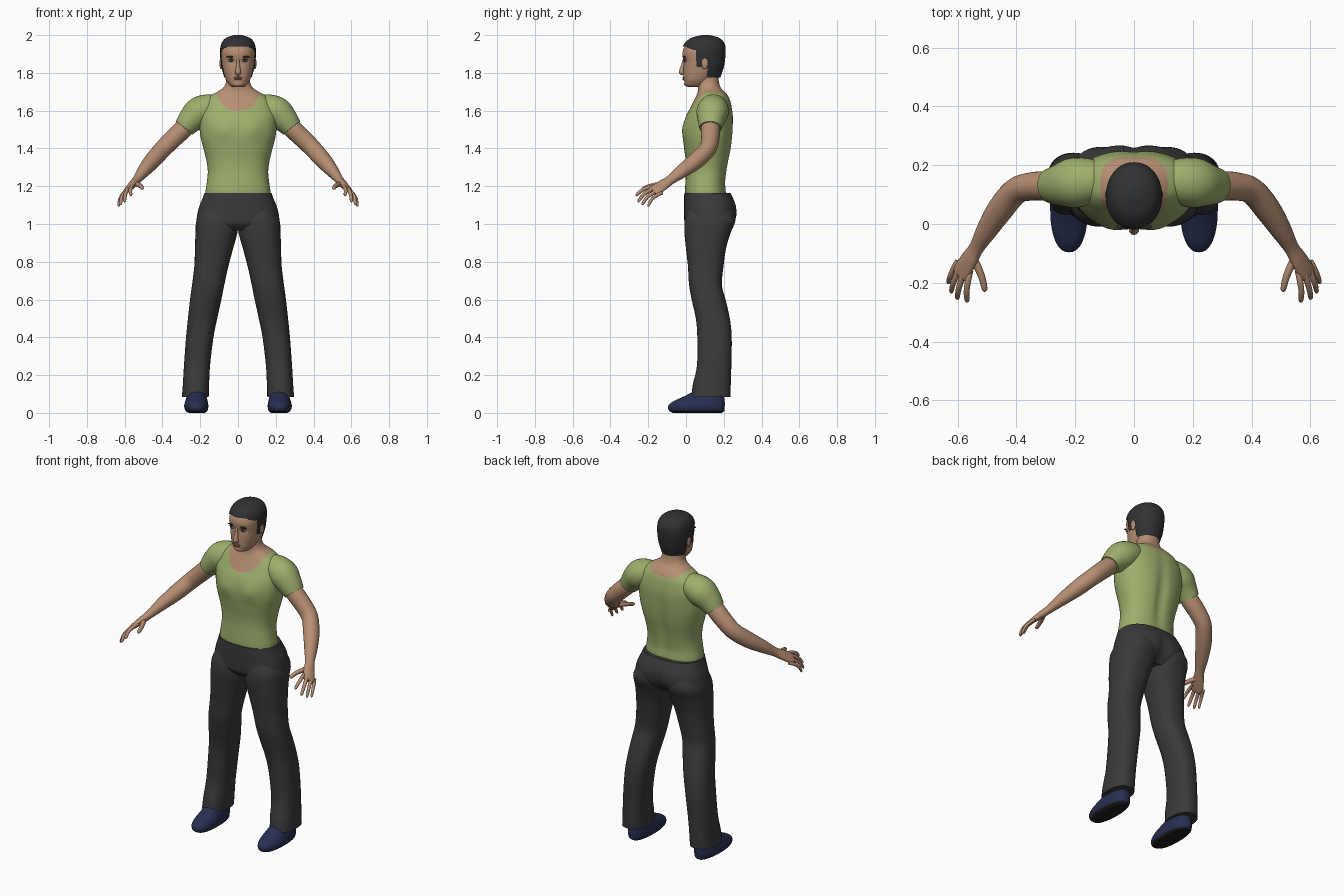
import bpy, bmesh, math
from mathutils import Vector, Matrix

cube = bpy.data.objects.get("Cube")
if cube:
    bpy.data.objects.remove(cube, do_unlink=True)


def material(name, r, g, b):
    m = bpy.data.materials.new(name)
    m.use_nodes = True
    m.diffuse_color = (r, g, b, 1)
    bsdf = next(n for n in m.node_tree.nodes if n.type == 'BSDF_PRINCIPLED')
    bsdf.inputs["Base Color"].default_value = (r, g, b, 1)
    bsdf.inputs["Roughness"].default_value = 0.8
    return m


skin = material("skin", .47, .27, .17)
shirt = material("green shirt", .34, .43, .15)
cloth = material("charcoal trousers", .042, .042, .043)
hair_mat = material("dark hair", .03, .031, .034)
shoe_mat = material("navy shoe", .02, .028, .08)
sole_mat = material("black sole", .012, .012, .013)
eye_mat = material("eye white", .45, .4, .36)
lip_mat = material("lip", .33, .15, .11)


def finish(name, bm, mats, mirror=False, rule=None):
    """Turn a bmesh into a smooth object, coloured by a rule on face centres."""
    bmesh.ops.recalc_face_normals(bm, faces=bm.faces)
    for f in bm.faces:
        f.smooth = len(f.verts) < 5
        if rule:
            f.material_index = rule(f.calc_center_median())
    mesh = bpy.data.meshes.new(name)
    bm.to_mesh(mesh)
    bm.free()
    ob = bpy.data.objects.new(name, mesh)
    bpy.context.collection.objects.link(ob)
    for m in mats:
        mesh.materials.append(m)
    if mirror:
        mod = ob.modifiers.new("mirror", 'MIRROR')
        mod.use_mirror_merge = False
    return ob


def spline(rows, k):
    """Smoothly interpolate table rows, k steps between each pair."""
    out = []
    for i in range(len(rows) - 1):
        a, b, c, d = (rows[max(0, min(len(rows) - 1, i + j))] for j in (-1, 0, 1, 2))
        for s in range(k):
            t = s / k
            out.append([q + .5 * t * (r - p + t * (2 * p - 5 * q + 4 * r - u + t * (3 * (q - r) + u - p)))
                        for p, q, r, u in zip(a, b, c, d)])
    return out + [list(rows[-1])]


def loft(rings, caps=True):
    bm = bmesh.new()
    vs = [[bm.verts.new(p) for p in ring] for ring in rings]
    n = len(vs[0])
    for lo, hi in zip(vs, vs[1:]):
        for i in range(n):
            j = (i + 1) % n
            bm.faces.new((lo[i], lo[j], hi[j], hi[i]))
    if caps:
        bm.faces.new(vs[0])
        bm.faces.new(vs[-1])
    return bm


def stack(rows, n=48, k=4, power=2.3, shape=None, caps=True):
    """Level rings from rows of z, x0, x1, y0, y1."""
    def bow(v):
        return math.copysign(abs(v) ** (2 / power), v)
    rings = []
    for z, x0, x1, y0, y1 in spline(rows, k):
        ring = []
        for i in range(n):
            a = math.tau * i / n
            x = (x0 + x1) / 2 + (x1 - x0) / 2 * bow(math.cos(a))
            y = (y0 + y1) / 2 + (y1 - y0) / 2 * bow(math.sin(a))
            ring.append(shape(x, y, z) if shape else (x, y, z))
        rings.append(ring)
    return loft(rings, caps)


def centred(rows):
    return [(z, -w, w, y0, y1) for z, y0, y1, w in rows]


def tube(rows, n=20, k=4, wide=(0, 0, 1)):
    """Elliptical rings along a path from rows of x, y, z, wide radius, thin radius."""
    pts = spline(rows, k)
    rings = []
    for i, p in enumerate(pts):
        c = Vector(p[:3])
        t = (Vector(pts[min(i + 1, len(pts) - 1)][:3]) - Vector(pts[max(i - 1, 0)][:3])).normalized()
        u = Vector(wide)
        u = (u - t * u.dot(t)).normalized()
        v = t.cross(u)
        rings.append([c + u * p[3] * math.cos(a) + v * p[4] * math.sin(a)
                      for a in (math.tau * j / n for j in range(n))])
    return loft(rings)


def blob(name, loc, size, mat, tilt=0, mirror=True):
    bm = bmesh.new()
    m = Matrix.Translation(loc) @ Matrix.Rotation(tilt, 4, 'Y') @ Matrix.Diagonal((*size, 1))
    bmesh.ops.create_uvsphere(bm, u_segments=20, v_segments=12, radius=1, matrix=m)
    return finish(name, bm, [mat], mirror)


def bump(a, b, ra, rb):
    return math.exp(-(a / ra) ** 2 - (b / rb) ** 2)


# Torso: shirt with scooped neckline, running up into the neck
def torso_shape(x, y, z):
    if y > .13:
        y -= .014 * bump(x, z - 1.38, .03, .2)
    else:
        y -= .01 * bump(abs(x) - .08, z - 1.5, .05, .05)
    return x, y, z


def neckline(c):
    base = 1.6 if c.y < .11 else 1.665
    return int(c.z > 1.7 or c.z > base + (1.7 - base) * (abs(c.x) / .12) ** 3)


torso = centred([
    (1.12, 0, .21, .17), (1.17, -.005, .213, .172), (1.22, -.003, .21, .165),
    (1.28, 0, .217, .16), (1.34, -.002, .228, .168), (1.4, -.01, .24, .183),
    (1.46, -.016, .247, .198), (1.52, -.013, .25, .205), (1.57, 0, .25, .207),
    (1.61, .02, .245, .198), (1.65, .04, .236, .178), (1.68, .055, .222, .145),
    (1.7, .062, .205, .11), (1.72, .063, .186, .08), (1.75, .06, .175, .064),
    (1.8, .055, .17, .06)])
finish("torso", stack(torso, 80, 6, shape=torso_shape), [shirt, skin], rule=neckline)

# Sleeves
finish("sleeves", tube([
    (.1, .145, 1.62, .06, .06), (.15, .145, 1.613, .075, .078), (.205, .14, 1.59, .083, .085),
    (.25, .133, 1.55, .07, .072), (.285, .13, 1.508, .056, .059)], 32, 5), [shirt], True)

# Trousers: seat and legs
def seat_shape(x, y, z):
    if y > .1:
        y -= .022 * bump(x, z - 1.02, .025, .07)
    return x, y, z


finish("trouser_seat", stack(centred([
    (1.165, -.009, .235, .177), (1.13, -.01, .253, .19), (1.09, -.01, .267, .206),
    (1.04, -.01, .268, .217), (1, -.004, .248, .215), (.965, .03, .21, .15)]),
    64, 5, 2.4, seat_shape), [cloth])
finish("trouser_legs", stack([
    (1.08, .005, .19, .01, .25), (1.02, -.003, .22, -.007, .262), (.95, .004, .225, -.008, .235),
    (.87, .026, .228, 0, .212), (.78, .05, .231, .01, .199), (.68, .072, .243, .016, .19),
    (.6, .088, .254, .03, .209), (.5, .11, .265, .052, .232), (.4, .13, .275, .06, .242),
    (.25, .148, .286, .058, .24), (.15, .153, .292, .036, .237), (.085, .155, .297, .03, .235)],
    power=2.4), [cloth], True)

# Shoes with dark soles
finish("shoes", stack([
    (0, .175, .262, -.07, .19), (.012, .162, .278, -.09, .203), (.035, .157, .285, -.095, .205),
    (.06, .16, .28, -.07, .205), (.09, .168, .27, -.005, .2), (.12, .18, .26, .05, .19)]),
    [shoe_mat, sole_mat], True, lambda c: int(c.z < .012))

# Arms running into flattened palms
across = (.045, .04, -.04)
finish("arms", tube([
    (.2, .135, 1.6, .045, .045), (.285, .13, 1.508, .05, .05), (.345, .128, 1.45, .048, .049),
    (.4, .113, 1.395, .045, .047), (.453, .052, 1.335, .045, .044), (.5, -.02, 1.28, .037, .034),
    (.535, -.08, 1.235, .027, .023), (.56, -.12, 1.208, .033, .02), (.588, -.165, 1.178, .036, .014),
    (.594, -.176, 1.171, .03, .008)], 28, 5, across), [skin], True)


# Fingers and thumbs
def finger(name, root, tip, r, bend):
    a, b = Vector(root), Vector(tip)
    rows = [(*(a.lerp(b, t) + Vector(bend) * t * (1 - t) * 4), s * r, s * r)
            for t, s in ((-.25, .9), (0, 1), (.5, .9), (.88, .75), (.97, .5), (1, .15))]
    finish(name, tube(rows, 12, 3, across), [skin], True)


curl = (.005, -.006, .008)
finger("index_fingers", (.563, -.185, 1.197), (.566, -.264, 1.148), .011, curl)
finger("middle_fingers", (.583, -.178, 1.185), (.6, -.254, 1.115), .011, curl)
finger("ring_fingers", (.6, -.164, 1.17), (.621, -.232, 1.1), .0105, curl)
finger("little_fingers", (.611, -.146, 1.157), (.631, -.2, 1.092), .0095, curl)
finger("thumbs", (.542, -.125, 1.212), (.507, -.23, 1.187), .0135, (-.006, 0, .004))


# Head with shallow eye sockets
def face_shape(x, y, z):
    if y < .05:
        y += .007 * bump(abs(x) - .036, z - 1.865, .018, .013)
        y += .004 * bump(x, z - 1.752, .03, .006)
    return x, y, z


finish("head", stack(centred([
    (1.724, .015, .1, .028), (1.734, -.007, .12, .043), (1.76, -.012, .14, .062),
    (1.79, -.013, .163, .073), (1.82, -.013, .18, .08), (1.85, -.012, .193, .085),
    (1.88, -.017, .2, .088), (1.91, -.018, .202, .089), (1.94, -.006, .196, .083),
    (1.97, .03, .175, .062), (1.985, .07, .14, .03)]), 72, 5, 2.2, face_shape), [skin])
finish("nose", tube([
    (0, -.008, 1.88, .007, .007), (0, -.015, 1.845, .009, .009), (0, -.022, 1.815, .013, .014),
    (0, -.021, 1.803, .015, .017), (0, -.012, 1.793, .009, .013)], wide=(0, 1, 0)), [skin])
blob("upper_lip", (0, -.012, 1.775), (.024, .007, .005), lip_mat, mirror=False)
blob("lower_lip", (0, -.012, 1.766), (.02, .007, .005), lip_mat, mirror=False)
blob("eyes", (.036, -.003, 1.865), (.016, .007, .007), eye_mat)
blob("irises", (.036, -.008, 1.865), (.0065, .004, .0065), hair_mat)
blob("upper_lids", (.036, -.005, 1.872), (.018, .007, .003), hair_mat)
blob("eyebrows", (.039, -.009, 1.886), (.023, .007, .0045), hair_mat, .08)
blob("ears", (.089, .1, 1.85), (.009, .018, .03), skin)

# Short hair, trimmed around the face and ears
hair = stack(centred([
    (1.765, .04, .178, .068), (1.79, 0, .187, .078), (1.83, -.01, .2, .088),
    (1.88, -.02, .208, .094), (1.92, -.021, .21, .095), (1.95, -.012, .206, .09),
    (1.975, .012, .19, .076), (1.99, .04, .165, .054), (2, .085, .125, .02)]), 72, 6, 2.1)


def hairline(c):
    if c.y < .055:
        return 1.94 - .02 * max(0, abs(c.x) - .05) / .04
    if c.y < .08:
        return 1.83
    return 1.875 if c.y < .115 else 1.775


bare = [f for f in hair.faces if f.calc_center_median().z < hairline(f.calc_center_median())]
bmesh.ops.delete(hair, geom=bare, context='FACES')
finish("hair", hair, [hair_mat])
